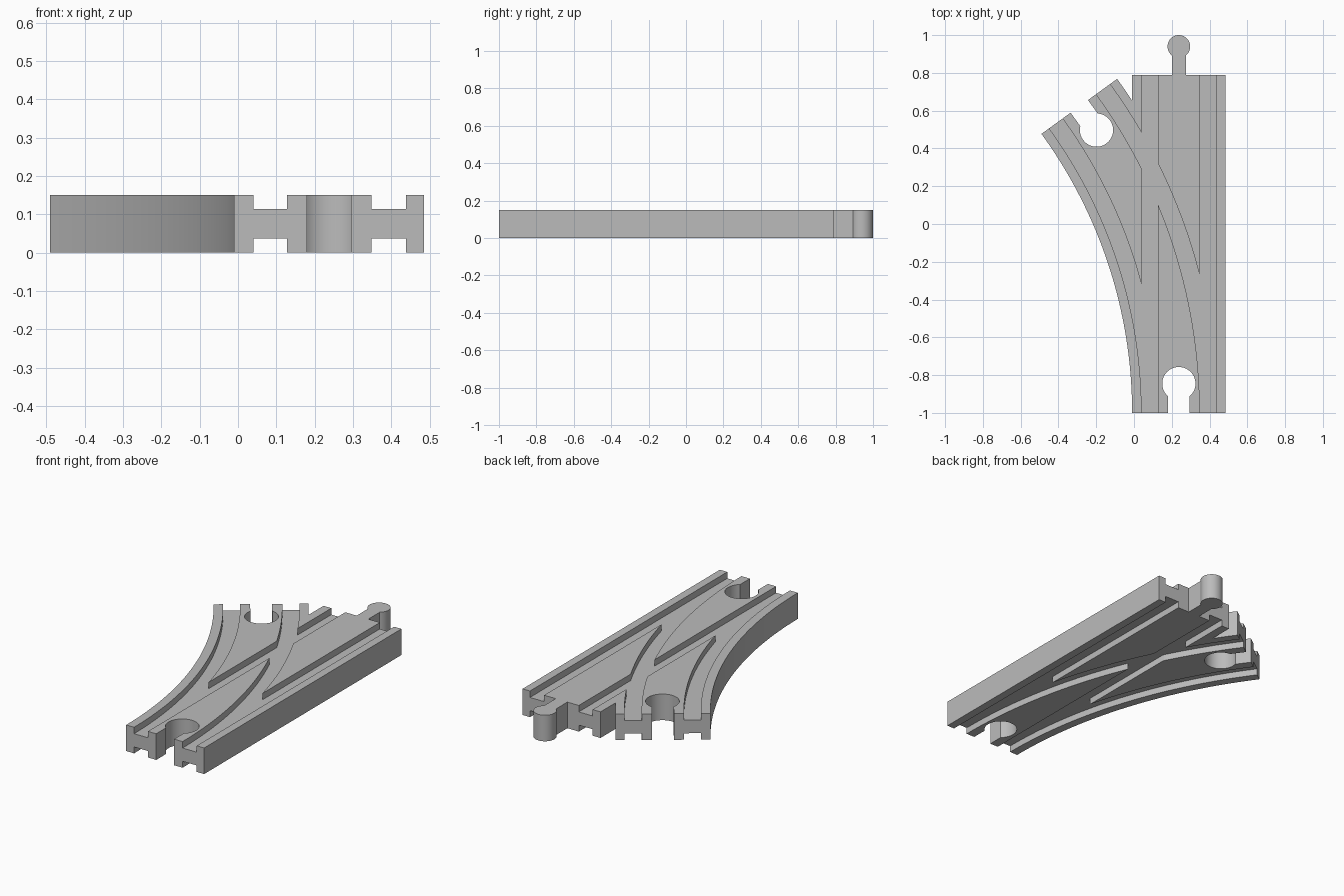
import bpy, bmesh, math
from mathutils import Vector

cube = bpy.data.objects.get("Cube")
if cube:
    bpy.data.objects.remove(cube, do_unlink=True)

HEIGHT, DEPTH = 0.15, 0.037         # board thickness, groove depth
LEFT, WIDTH = -0.01, 0.495          # left edge and width of the road
FRONT, BACK = -1.0, 0.79
MID = LEFT + WIDTH / 2
RADIUS, BEND = 2.513, math.radians(36)   # inner edge of the branch
GROOVES = [(0.05, 0.138), (0.358, 0.448)]  # offsets from the left edge
OVER = 0.05                         # overshoot of cutters

wood = bpy.data.materials.new("plain grey")
wood.use_nodes = True
GREY = (0.5, 0.5, 0.5, 1)
wood.diffuse_color = GREY
wood.node_tree.nodes["Principled BSDF"].inputs["Base Color"].default_value = GREY


def prism(name, outline, z0, z1):
    """Extrude a flat outline between two heights."""
    bm = bmesh.new()
    face = bm.faces.new([bm.verts.new((x, y, z0)) for x, y in outline])
    top = bmesh.ops.extrude_face_region(bm, geom=[face])["geom"]
    bmesh.ops.translate(bm, vec=(0, 0, z1 - z0),
                        verts=[v for v in top if isinstance(v, bmesh.types.BMVert)])
    bmesh.ops.recalc_face_normals(bm, faces=bm.faces)
    mesh = bpy.data.meshes.new(name)
    bm.to_mesh(mesh)
    bm.free()
    mesh.materials.append(wood)
    obj = bpy.data.objects.new(name, mesh)
    bpy.context.collection.objects.link(obj)
    return obj


def rect(x0, x1, y0, y1):
    return [(x0, y0), (x1, y0), (x1, y1), (x0, y1)]


def arc_line(offset, over, steps=48):
    """Points along the branch at an offset from its left edge."""
    r = RADIUS + offset
    pts = [Vector((LEFT - RADIUS + r * math.cos(BEND * i / steps),
                   FRONT + r * math.sin(BEND * i / steps))) for i in range(steps + 1)]
    if over:
        pts.insert(0, pts[0] - Vector((0, over)))
        pts.append(pts[-1] + over * Vector((-math.sin(BEND), math.cos(BEND))))
    return pts


def band(a, b, over=0):
    return arc_line(a, over) + arc_line(b, over)[::-1]


def keyhole(end, inward, half, radius, reach, over):
    """Round head on a straight neck that runs out past the end point."""
    inward = Vector(inward)
    side = Vector((-inward.y, inward.x))
    centre = Vector(end) + inward * reach
    start = math.asin(half / radius)
    pts = []
    for i in range(49):
        a = start + (2 * math.pi - 2 * start) * i / 48
        pts.append(centre - inward * radius * math.cos(a) + side * radius * math.sin(a))
    out = Vector(end) - inward * over
    return pts + [out - side * half, out + side * half]


def combine(target, tool, operation):
    mod = target.modifiers.new(tool.name, "BOOLEAN")
    mod.operation, mod.object, mod.solver = operation, tool, "EXACT"
    bpy.context.view_layer.objects.active = target
    bpy.ops.object.modifier_apply(modifier=mod.name)
    bpy.data.objects.remove(tool, do_unlink=True)


# Straight road, curved branch and connecting peg
track = prism("track_switch", rect(LEFT, LEFT + WIDTH, FRONT, BACK), 0, HEIGHT)
combine(track, prism("branch", band(0, WIDTH), 0, HEIGHT), "UNION")
peg = keyhole((MID, BACK), (0, 1), 0.037, 0.06, 0.15, OVER)
combine(track, prism("peg", peg, 0, HEIGHT), "UNION")

# Wheel grooves on both faces
for z0, z1 in [(HEIGHT - DEPTH, HEIGHT + OVER), (-OVER, DEPTH)]:
    for a, b in GROOVES:
        straight = rect(LEFT + a, LEFT + b, FRONT - OVER, BACK + OVER)
        combine(track, prism("straight_groove", straight, z0, z1), "DIFFERENCE")
        combine(track, prism("branch_groove", band(a, b, OVER), z0, z1), "DIFFERENCE")

# Sockets at the front and at the branch end
branch_end = arc_line(WIDTH / 2, 0)[-1]
for end, inward in [((MID, FRONT), (0, 1)),
                    (branch_end, (math.sin(BEND), -math.cos(BEND)))]:
    hole = keyhole(end, inward, 0.057, 0.088, 0.155, OVER)
    combine(track, prism("socket", hole, -OVER, HEIGHT + OVER), "DIFFERENCE")

# Smooth the curved walls, keep the corners crisp
bpy.ops.object.select_all(action="DESELECT")
track.select_set(True)
bpy.context.view_layer.objects.active = track
bpy.ops.object.shade_smooth_by_angle(angle=math.radians(30))
